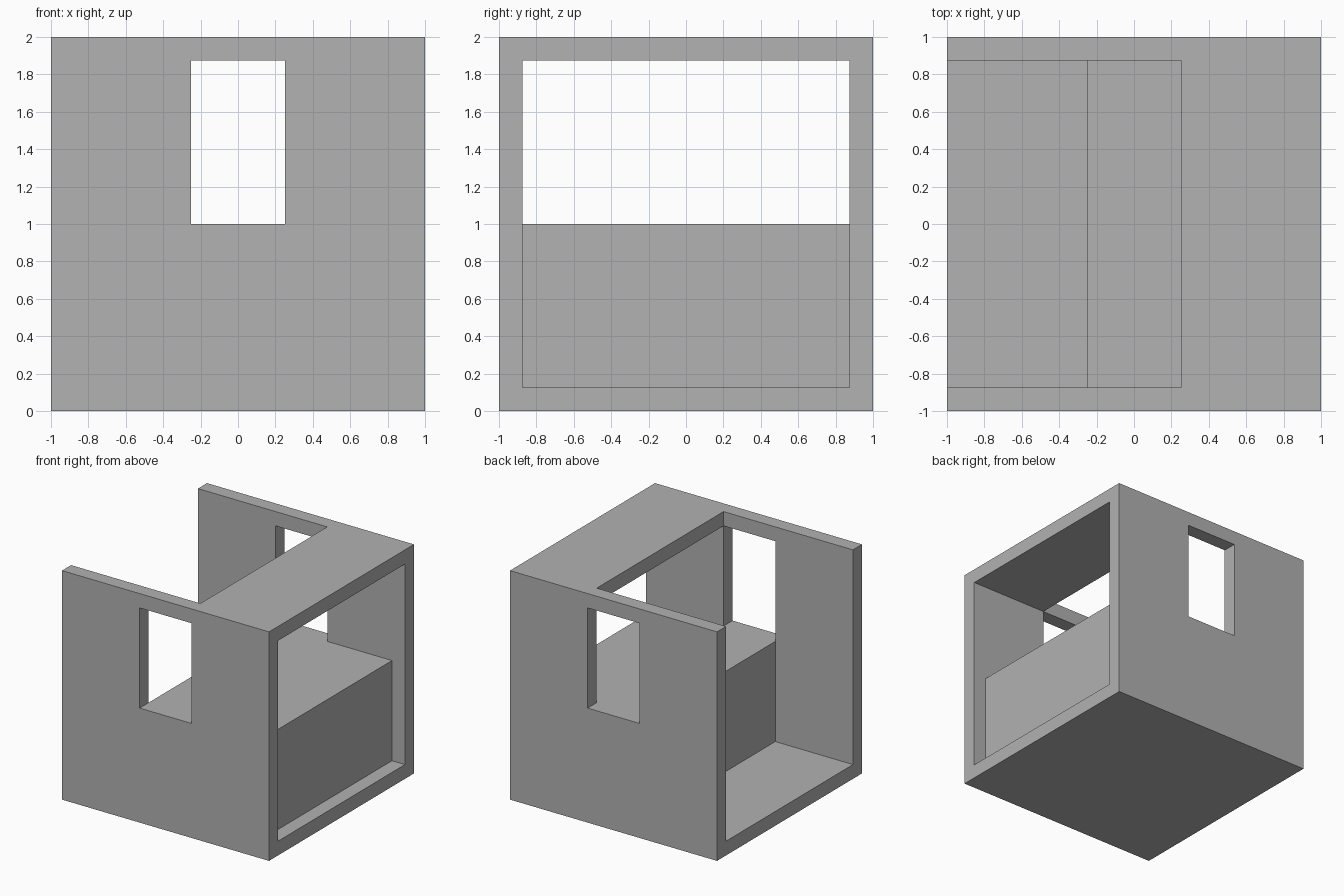
import bpy
import bmesh
import math
from mathutils import Vector

if "Cube" in bpy.data.objects:
    bpy.data.objects.remove(bpy.data.objects["Cube"], do_unlink=True)

WALL = 0.125          # thickness of walls, floor and roof
IN = 1 - WALL         # inner half width
TOP = 2 - WALL        # underside of the roof
OPEN = 0.25           # half width of windows, edge of the roof
COUNTER = 1.0         # height of the inner block
PAST = 1.2            # cutters reach beyond the outer faces

grey = bpy.data.materials.new("plain grey")
grey.use_nodes = True
colour = (0.445, 0.445, 0.445, 1)
grey.diffuse_color = colour
grey.node_tree.nodes["Principled BSDF"].inputs["Base Color"].default_value = colour


def box(name, low, high):
    """Axis-aligned box between two corners."""
    low, high = Vector(low), Vector(high)
    bm = bmesh.new()
    bmesh.ops.create_cube(bm, size=1)
    for v in bm.verts:
        v.co = (low + high) / 2 + v.co * (high - low)
    mesh = bpy.data.meshes.new(name)
    bm.to_mesh(mesh)
    bm.free()
    obj = bpy.data.objects.new(name, mesh)
    bpy.context.collection.objects.link(obj)
    return obj


def carve(target, name, low, high):
    """Cut a box-shaped space out of the target."""
    cutter = box(name, low, high)
    cutter.hide_render = True
    mod = target.modifiers.new(name, 'BOOLEAN')
    mod.operation = 'DIFFERENCE'
    mod.solver = 'EXACT'
    mod.object = cutter
    bpy.context.view_layer.objects.active = target
    bpy.ops.object.modifier_apply(modifier=name)
    bpy.data.objects.remove(cutter, do_unlink=True)


# Solid body, hollowed so that the inner block stays joined to the walls
body = box("booth_body", (-1, -1, 0), (1, 1, 2))
body.data.materials.append(grey)

# Room above the block, open at both ends
carve(body, "upper_room", (-PAST, -IN, COUNTER), (PAST, IN, TOP))
# Deep recess on one side of the block, shallow recess on the other
carve(body, "deep_recess", (-PAST, -IN, WALL), (-OPEN, IN, 1.5))
carve(body, "shallow_recess", (IN, -IN, WALL), (PAST, IN, 1.5))
# Opening in the roof
carve(body, "roof_opening", (-PAST, -IN, 1.5), (OPEN, IN, 2.2))
# Matching windows in the front and back walls
carve(body, "windows", (-OPEN, -PAST, COUNTER), (OPEN, PAST, TOP))

# Merge coplanar faces left by the cuts
bm = bmesh.new()
bm.from_mesh(body.data)
bmesh.ops.remove_doubles(bm, verts=bm.verts, dist=0.0001)
bmesh.ops.dissolve_limit(bm, angle_limit=math.radians(1), verts=bm.verts, edges=bm.edges)
bm.to_mesh(body.data)
bm.free()
